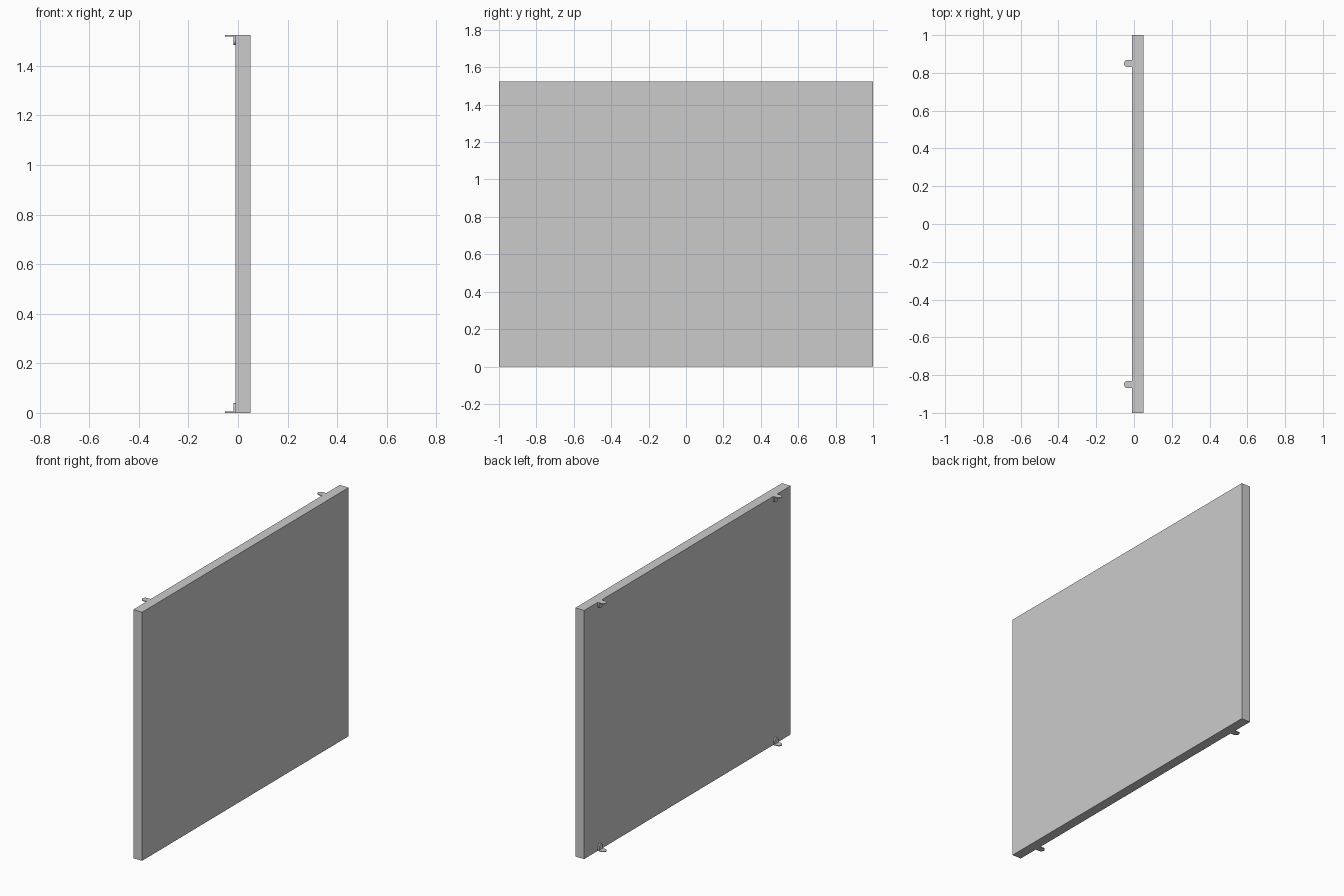
import bpy, bmesh, math

if "Cube" in bpy.data.objects:
    bpy.data.objects.remove(bpy.data.objects["Cube"])

H = 1.524            # panel height
X0, X1 = -0.010, 0.050   # panel back and front faces
R = 0.019            # half width of a bracket tab


def finish(bm, name):
    bmesh.ops.recalc_face_normals(bm, faces=bm.faces)
    me = bpy.data.meshes.new(name)
    bm.to_mesh(me)
    bm.free()
    ob = bpy.data.objects.new(name, me)
    bpy.context.collection.objects.link(ob)
    return ob


def add_tab(bm, length, thick, place):
    """Plate with one round end; place maps (along, across, depth) to a position."""
    n = 16
    outline = [(0, R), (0, -R)]
    for i in range(n + 1):
        a = -math.pi / 2 + math.pi * i / n
        outline.append((length - R + R * math.cos(a), R * math.sin(a)))
    face = bm.faces.new([bm.verts.new(place(u, v, 0)) for u, v in outline])
    ext = bmesh.ops.extrude_face_region(bm, geom=[face])
    moved = [g for g in ext["geom"] if isinstance(g, bmesh.types.BMVert)]
    step = [b - a for a, b in zip(place(0, 0, 0), place(0, 0, thick))]
    bmesh.ops.translate(bm, verts=moved, vec=step)


def smooth(ob):
    bpy.ops.object.select_all(action='DESELECT')
    ob.select_set(True)
    bpy.context.view_layer.objects.active = ob
    bpy.ops.object.shade_smooth_by_angle(angle=math.radians(30))


# Main panel
bm = bmesh.new()
bmesh.ops.create_cube(bm, size=1)
bmesh.ops.scale(bm, verts=bm.verts, vec=(X1 - X0, 2, H))
bmesh.ops.translate(bm, verts=bm.verts, vec=((X0 + X1) / 2, 0, H / 2))
finish(bm, "panel")

# Four L-shaped brackets on the back, two at the top and two at the bottom
for level, z, d in (("top", H, -1), ("bottom", 0, 1)):
    for side, y in (("left", -0.85), ("right", 0.85)):
        bm = bmesh.new()
        # tab sticking out from the panel
        add_tab(bm, 0.043, 0.005,
                lambda u, v, t: (X0 - u, y + v, z + d * t))
        # tab lying against the panel
        add_tab(bm, 0.039, 0.008,
                lambda u, v, t: (X0 - t, y + v, z + d * u))
        smooth(finish(bm, f"{level}_{side}_bracket"))
